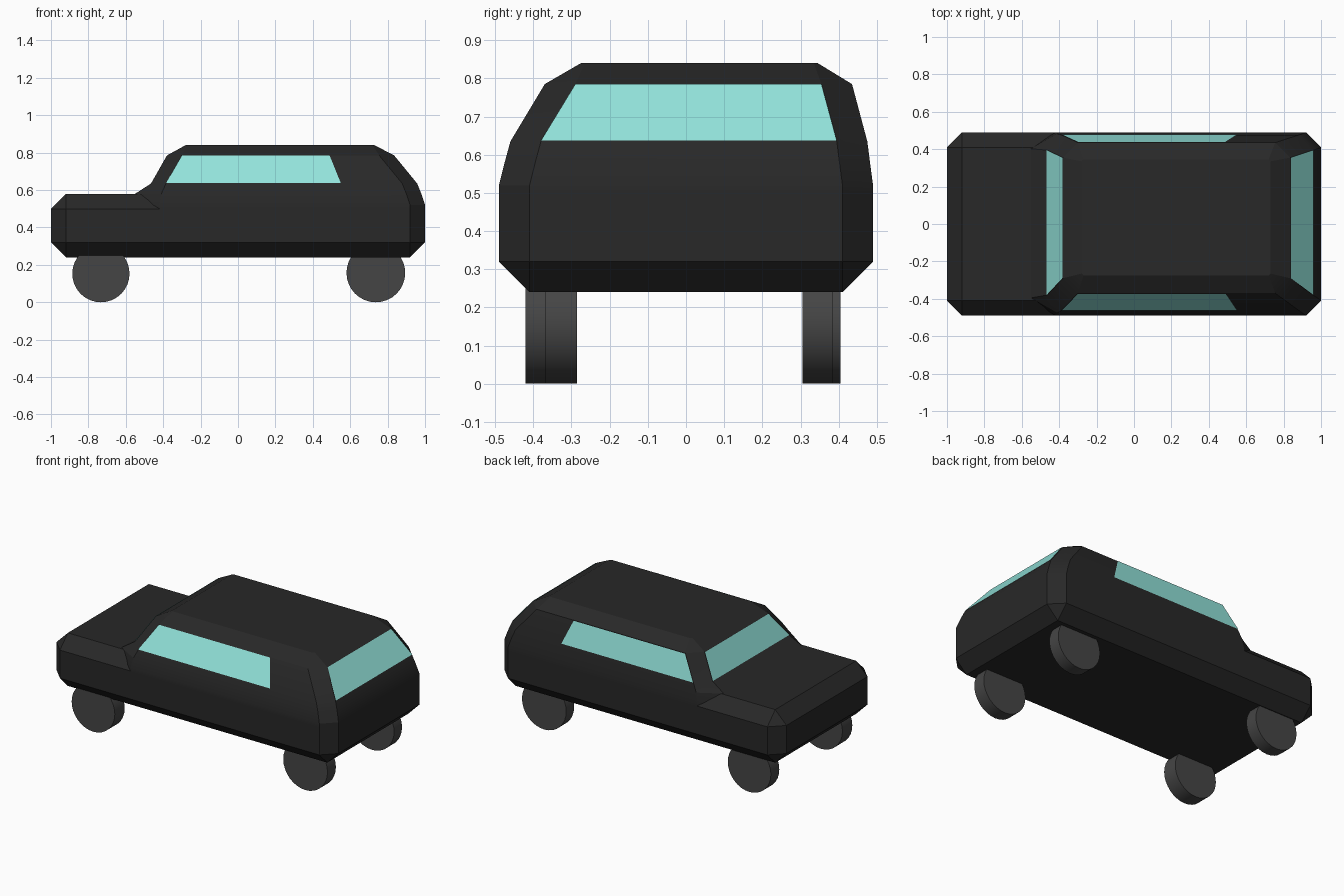
import bpy, bmesh, math

if "Cube" in bpy.data.objects:
    bpy.data.objects.remove(bpy.data.objects["Cube"])


def material(name, rgb):
    m = bpy.data.materials.new(name)
    m.diffuse_color = (*rgb, 1)
    m.use_nodes = True
    m.node_tree.nodes["Principled BSDF"].inputs["Base Color"].default_value = m.diffuse_color
    return m


PAINT = material("dark_paint", (0.021, 0.021, 0.021))
RUBBER = material("rubber", (0.06, 0.06, 0.06))
GLASS = material("glass", (0.29, 0.77, 0.71))


def finish(bm, name, mat, angle=None):
    me = bpy.data.meshes.new(name)
    bm.to_mesh(me)
    bm.free()
    me.materials.append(mat)
    ob = bpy.data.objects.new(name, me)
    bpy.context.collection.objects.link(ob)
    if angle:
        bpy.ops.object.select_all(action='DESELECT')
        ob.select_set(True)
        bpy.context.view_layer.objects.active = ob
        bpy.ops.object.shade_smooth_by_angle(angle=math.radians(angle))
    return ob


def loft(name, layers, bottom=False, top=False):
    """Stack corner-cut rectangles: z, x0, x1, y0, y1, front cut, rear cut, side cut."""
    bm = bmesh.new()
    rings = []
    for z, x0, x1, y0, y1, cf, cr, cy in layers:
        ry = cy if cr else 0
        pts = [(x0 + cf, y0), (x1 - cr, y0), (x1, y0 + ry), (x1, y1 - ry),
               (x1 - cr, y1), (x0 + cf, y1), (x0, y1 - cy), (x0, y0 + cy)]
        rings.append([bm.verts.new((x, y, z)) for x, y in pts])
    for a, b in zip(rings, rings[1:]):
        for i in range(8):
            j = (i + 1) % 8
            bm.faces.new((a[i], a[j], b[j], b[i]))
    if bottom:
        bm.faces.new(rings[0][::-1])
    if top:
        bm.faces.new(rings[-1])
    bmesh.ops.remove_doubles(bm, verts=bm.verts, dist=1e-4)
    return finish(bm, name, PAINT, 20)


def window(name, pts):
    """Flat pane lying just outside the body wall."""
    bm = bmesh.new()
    f = bm.faces.new([bm.verts.new(p) for p in pts])
    f.normal_update()
    bmesh.ops.translate(bm, vec=f.normal * 0.003, verts=bm.verts)
    finish(bm, name, GLASS)


# Body: lower tub, hood and cabin
loft("lower_body", [(0.24, -0.92, 0.92, -0.41, 0.41, 0, 0, 0),
                    (0.32, -1, 1, -0.49, 0.49, 0.08, 0.08, 0.08),
                    (0.50, -1, 1, -0.49, 0.49, 0.08, 0.08, 0.08)], bottom=True)
loft("hood", [(0.50, -1, -0.42, -0.49, 0.49, 0.08, 0, 0.08),
              (0.58, -0.92, -0.42, -0.41, 0.41, 0, 0, 0)], top=True)
loft("cabin", [(0.50, -0.55, 1, -0.49, 0.49, 0.13, 0.08, 0.08),
               (0.52, -0.55, 1, -0.49, 0.49, 0.13, 0.08, 0.08),
               (0.58, -0.55, 0.98, -0.475, 0.482, 0.14, 0.08, 0.08),
               (0.635, -0.465, 0.958, -0.46, 0.475, 0.08, 0.08, 0.08),
               (0.785, -0.38, 0.835, -0.37, 0.435, 0.08, 0.08, 0.08),
               (0.84, -0.28, 0.73, -0.275, 0.345, 0.01, 0.01, 0.01)], top=True)

# Windows
LO, HI = 0.635, 0.783
window("front_side_window", [(-0.385, -0.46, LO), (0.55, -0.46, LO),
                             (0.49, -0.371, HI), (-0.30, -0.371, HI)])
window("back_side_window", [(0.55, 0.475, LO), (-0.385, 0.475, LO),
                            (-0.30, 0.436, HI), (0.49, 0.436, HI)])
window("windscreen", [(-0.465, 0.395, LO), (-0.465, -0.38, LO),
                      (-0.381, -0.29, HI), (-0.381, 0.355, HI)])
window("rear_window", [(0.958, -0.38, LO), (0.958, 0.395, LO),
                       (0.837, 0.355, HI), (0.837, -0.29, HI)])

# Wheels: name, centre x, radius, y range
for name, x, r, y0, y1 in [("front_right_wheel", -0.733, 0.153, -0.42, -0.32),
                           ("rear_right_wheel", 0.737, 0.157, -0.37, -0.285),
                           ("front_left_wheel", -0.733, 0.153, 0.32, 0.405),
                           ("rear_left_wheel", 0.737, 0.157, 0.305, 0.385)]:
    bm = bmesh.new()
    bmesh.ops.create_cone(bm, cap_ends=True, segments=32, radius1=r, radius2=r, depth=y1 - y0)
    wheel = finish(bm, name, RUBBER, 30)
    wheel.location = (x, (y0 + y1) / 2, r)
    wheel.rotation_euler = (math.pi / 2, 0, 0)
